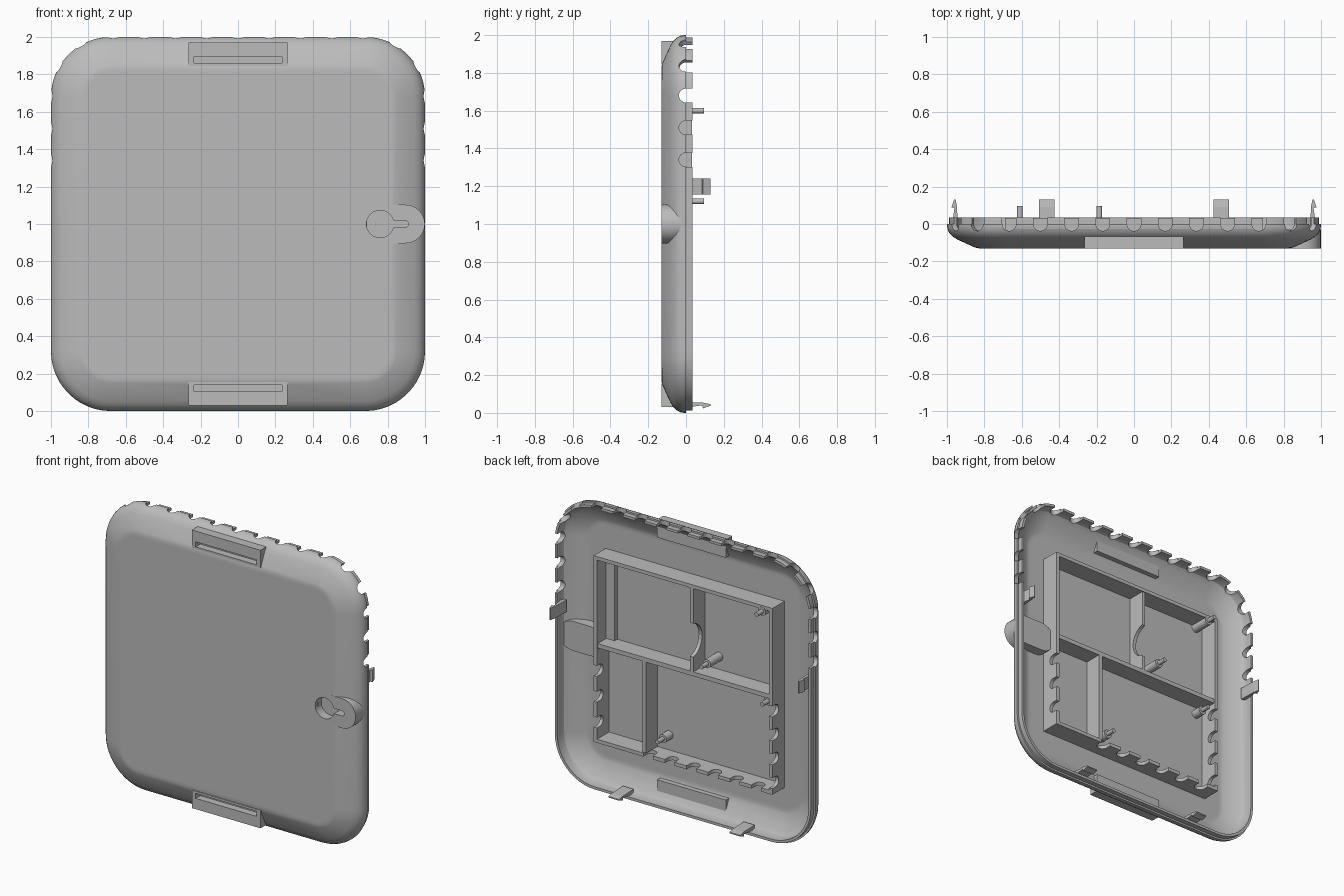
import bpy, bmesh
from math import sin, cos, pi, radians
from mathutils import Vector

cube = bpy.data.objects.get("Cube")
if cube:
    bpy.data.objects.remove(cube, do_unlink=True)

grey = bpy.data.materials.new("plain grey")
grey.use_nodes = True
grey.diffuse_color = (0.5, 0.5, 0.5, 1)
grey.node_tree.nodes["Principled BSDF"].inputs["Base Color"].default_value = (0.5, 0.5, 0.5, 1)

X, Y, Z = Vector((1, 0, 0)), Vector((0, 1, 0)), Vector((0, 0, 1))


def finish(bm, name):
    bmesh.ops.recalc_face_normals(bm, faces=bm.faces)
    mesh = bpy.data.meshes.new(name)
    bm.to_mesh(mesh)
    bm.free()
    mesh.materials.append(grey)
    ob = bpy.data.objects.new(name, mesh)
    bpy.context.collection.objects.link(ob)
    return ob


def add_prism(bm, pts, origin, u, v, depth):
    """Extrude a 2D outline, laid on axes u and v, along the vector depth."""
    o = Vector(origin)
    a = [bm.verts.new(o + u * p + v * q) for p, q in pts]
    b = [bm.verts.new(w.co + depth) for w in a]
    bm.faces.new(a)
    bm.faces.new(b)
    for i in range(len(a)):
        j = (i + 1) % len(a)
        bm.faces.new((a[i], a[j], b[j], b[i]))


def prism(name, *args):
    bm = bmesh.new()
    add_prism(bm, *args)
    return finish(bm, name)


def box(name, x, y, z):
    pts = [(x[0], z[0]), (x[1], z[0]), (x[1], z[1]), (x[0], z[1])]
    return prism(name, pts, (0, y[0], 0), X, Z, Y * (y[1] - y[0]))


def arc(cx, cy, r, start, end, n=16):
    return [(cx + r * cos(radians(start + (end - start) * i / n)),
             cy + r * sin(radians(start + (end - start) * i / n))) for i in range(n + 1)]


def select(ob):
    bpy.ops.object.select_all(action='DESELECT')
    ob.select_set(True)
    bpy.context.view_layer.objects.active = ob


def cut(ob, cutter):
    mod = ob.modifiers.new("cut", 'BOOLEAN')
    mod.operation, mod.solver, mod.object = 'DIFFERENCE', 'EXACT', cutter
    select(ob)
    bpy.ops.object.modifier_apply(modifier=mod.name)


def smooth(ob, angle=25):
    select(ob)
    bpy.ops.object.shade_smooth_by_angle(angle=radians(angle))


# Cover: rounded-square rings swept through a closed wall section
R = 0.32
section = [(.19, -.13), (.17, -.13), (.15, -.126), (.055, -.083), (.03, -.067), (.012, -.047),
           (.003, -.028), (0, -.01), (0, 0), (.012, 0), (.012, .035), (.03, .035), (.03, -.01),
           (.037, -.032), (.06, -.052), (.16, -.097), (.18, -.1), (.2, -.1)]
bm = bmesh.new()
rings = []
for inset, y in section:
    ring = []
    for k, (sx, sz) in enumerate([(1, 1), (-1, 1), (-1, -1), (1, -1)]):
        for px, pz in arc(sx * (1 - R), 1 + sz * (1 - R), R - inset, 90 * k, 90 * k + 90, 12):
            ring.append(bm.verts.new((px, y, pz)))
    rings.append(ring)
for r0, r1 in zip(rings, rings[1:]):
    for i in range(len(r0)):
        j = (i + 1) % len(r0)
        bm.faces.new((r0[i], r0[j], r1[j], r1[i]))
bm.faces.new(rings[0])
bm.faces.new(rings[-1])
cover = finish(bm, "cover")

# Cutter for the U-shaped vents around the upper rim
vent = [(.037, .08)] + arc(0, 0, .037, 0, -180, 12) + [(-.037, .08)]


def add_vent(bm, x, z, out):
    along = Vector((out.z, 0, -out.x))
    add_prism(bm, vent, Vector((x, 0, z)) - out * 0.07, along, Y, out * 0.12)


bm = bmesh.new()
step = 2 * (1 - R) / 8.15
for i in range(-4, 5):
    add_vent(bm, i * step, 2, Z)
for s in (-1, 1):
    for a in (60, 30, 0):
        out = Vector((s * cos(radians(a)), 0, sin(radians(a))))
        add_vent(bm, s * (1 - R) + out.x * R, 2 - R + out.z * R, out)
    for z in (1.51, 1.34):
        add_vent(bm, s, z, X * s)
rim_cutter = finish(bm, "rim_vent_cutter")
cut(cover, rim_cutter)

# Finger grips at top and bottom, each with a slot
helpers = [rim_cutter]
for name, s in (("top", 1), ("bottom", -1)):
    def zs(a, b):
        return sorted((1 + s * a, 1 + s * b))
    grip = box(name + "_grip", (-.265, .265), (-.1302, -.06), zs(.845, .97))
    slot = box("slot_cutter", (-.235, .235), (-.2, -.08), zs(.86, .895))
    cut(grip, slot)
    cut(cover, slot)
    helpers.append(slot)

# Latch tab with a keyhole recess
tab_outline = arc(.896, 1, .103, -90, 90) + arc(.763, 1, .103, 90, 270)
tab = prism("latch_tab", tab_outline, (0, -.1302, 0), X, Z, Y * .1)
keyhole = arc(.76, 1, .073, 15, 345, 28) + arc(.895, 1, .017, -90, 90, 8)
key_cutter = prism("keyhole_cutter", keyhole, (0, -.2, 0), X, Z, Y * .135)
for ob in (tab, cover):
    cut(ob, key_cutter)
helpers.append(key_cutter)
smooth(tab)
smooth(cover, 22)

# Inner frame walls and partitions
T, W, LO, HI = .025, .69, .34, 1.64
depth = (-.105, .032)
box("frame_top", (-W, W), depth, (HI - T, HI))
frame_bottom = box("frame_bottom", (-W, W), depth, (LO, LO + T))
frame_left = box("frame_left", (W - T, W), depth, (LO + T, HI - T))
frame_right = box("frame_right", (-W, T - W), depth, (LO + T, HI - T))
box("middle_shelf", (T - W, W - T), (-.105, .025), (1.0, 1.03))
box("lower_partition", (.29, .32), (-.105, .025), (LO + T, 1.0))
upper_partition = box("upper_partition", (-.075, -.05), (-.105, .025), (1.03, HI - T))
box("side_strip", (.6, W - T), (-.105, -.07), (1.03, HI - T))

# Vents in the lower frame walls
bm = bmesh.new()
for i in range(6):
    add_vent(bm, .27 - i * .167, LO, -Z)
for i in range(3):
    add_vent(bm, W, .84 - i * .18, X)
for i in range(4):
    add_vent(bm, -W, .92 - i * .167, -X)
frame_cutter = finish(bm, "frame_vent_cutter")
for ob in (frame_bottom, frame_left, frame_right):
    cut(ob, frame_cutter)
scoop = prism("scoop_cutter", arc(.05, 1.25, .12, 0, 345, 23), (-.2, 0, 0), Y, Z, X * .3)
cut(upper_partition, scoop)
helpers += [frame_cutter, scoop]

# Mounting posts with pins
for i, (x, z, top) in enumerate([(-.61, 1.6, .095), (-.185, 1.12, .095),
                                 (-.61, .95, .032), (.2, .47, .032)]):
    for part, r, end in (("post", .03, top - .06), ("pin", .015, top)):
        smooth(prism(f"{part}_{i + 1}", arc(x, z, r, 0, 345, 23), (0, -.105, 0),
                     X, Z, Y * (end + .105)))

# Snap clips: barbed tongues on the bottom and both sides
clip = [(-.03, .028), (.035, .033), (.085, .04), (.09, .024), (.13, .038),
        (.13, .046), (.09, .054), (-.03, .058)]
for side, s in (("left", 1), ("right", -1)):
    prism(side + "_clip", clip, (s, 0, 1.157), Y, X * -s, Z * .083)
    prism("bottom_" + side + "_clip", clip, (s * .467 - .042, 0, 0), Y, Z, X * .084)

for ob in helpers:
    bpy.data.objects.remove(ob, do_unlink=True)
